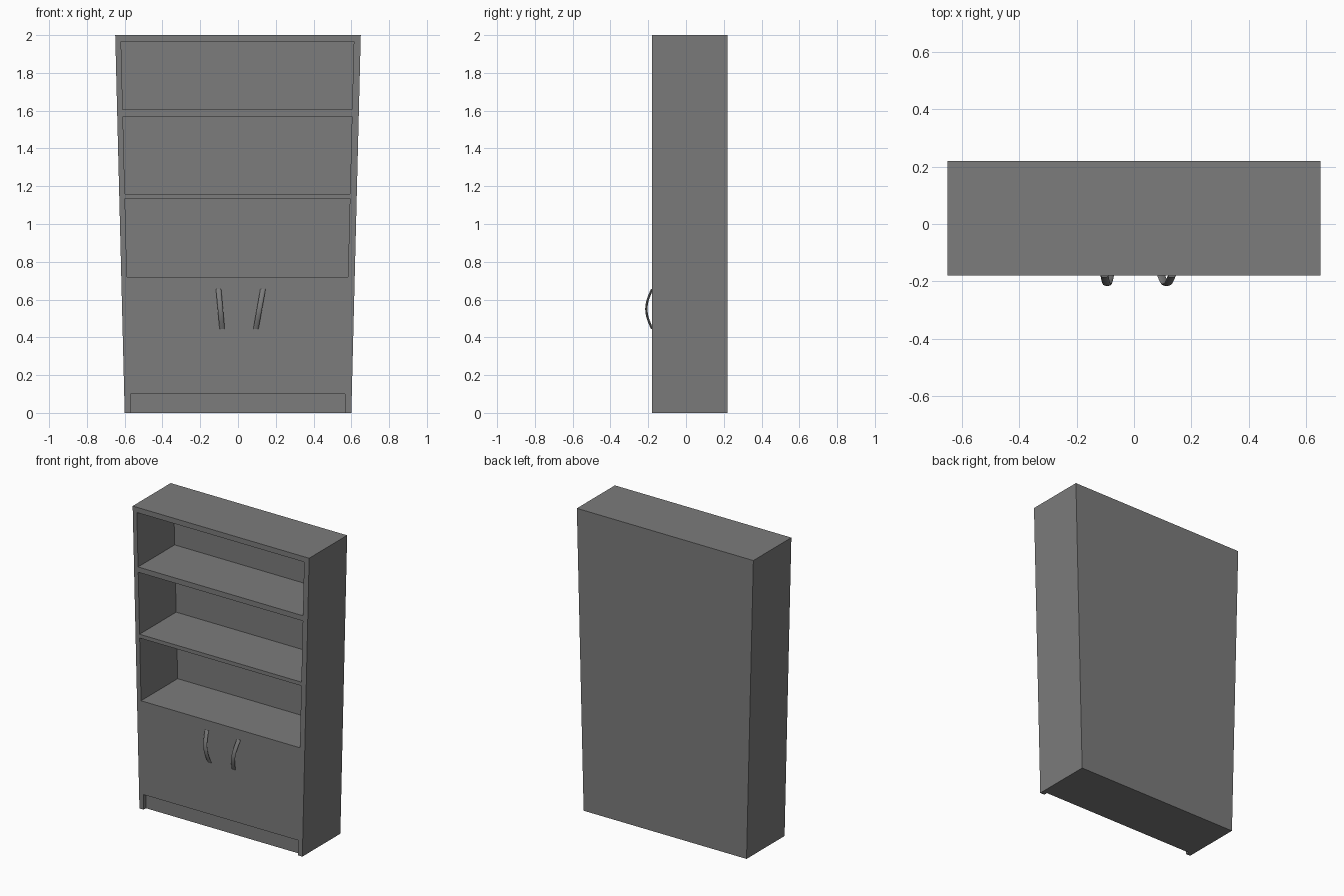
import bpy, math
from mathutils import Vector

cube = bpy.data.objects.get("Cube")
if cube:
    bpy.data.objects.remove(cube, do_unlink=True)


def material(name, rgb):
    mat = bpy.data.materials.new(name)
    mat.use_nodes = True
    mat.diffuse_color = (*rgb, 1)
    mat.node_tree.nodes["Principled BSDF"].inputs["Base Color"].default_value = (*rgb, 1)
    return mat


grey = material("plain grey", (0.2, 0.2, 0.2))

FRONT, BACK = -0.18, 0.22


def add_mesh(name, verts, faces):
    mesh = bpy.data.meshes.new(name)
    mesh.from_pydata(verts, [], faces)
    mesh.materials.append(grey)
    obj = bpy.data.objects.new(name, mesh)
    bpy.context.collection.objects.link(obj)
    return obj


def half_width(z):
    """The carcass widens evenly towards the top."""
    return 0.6 + 0.025 * z


def slab(name, z0, z1, y0, y1, left_inset=0, right_inset=0, taper=True):
    """Block whose sides run parallel to the tapered carcass."""
    verts = []
    for z in (z0, z1):
        w = half_width(z if taper else z0)
        xa, xb = right_inset - w, w - left_inset
        verts += [(xa, y0, z), (xb, y0, z), (xb, y1, z), (xa, y1, z)]
    sides = [(i, (i + 1) % 4, (i + 1) % 4 + 4, i + 4) for i in range(4)]
    return add_mesh(name, verts, [(3, 2, 1, 0), (4, 5, 6, 7)] + sides)


def carve(target, cutter):
    cutter.hide_render = True
    mod = target.modifiers.new("opening", 'BOOLEAN')
    mod.operation = 'DIFFERENCE'
    mod.solver = 'EXACT'
    mod.object = cutter
    bpy.context.view_layer.objects.active = target
    bpy.ops.object.modifier_apply(modifier=mod.name)
    bpy.data.objects.remove(cutter, do_unlink=True)


# Carcass with three open shelves and a shallow toe recess
cabinet = slab("cabinet", 0, 2, FRONT, BACK)
for z0, z1 in ((0.72, 1.135), (1.16, 1.57), (1.605, 1.965)):
    carve(cabinet, slab("shelf_opening", z0, z1, FRONT - 0.1, 0.205, 0.036, 0.03))
carve(cabinet, slab("toe_recess", -0.1, 0.1, FRONT - 0.1, FRONT + 0.025,
                    0.03, 0.028, taper=False))


# Bowed door handles, leaning apart towards the top
def handle(name, x_low, x_high, z_low=0.446, z_high=0.654, bow=0.03):
    rings, sides = 17, 12
    verts, faces = [], []
    for i in range(rings):
        t = i / (rings - 1)
        centre = Vector((x_low + (x_high - x_low) * t,
                         FRONT - bow * math.sin(math.pi * t),
                         z_low + (z_high - z_low) * t))
        # Flat oval section, turned square to the bow
        tangent = Vector((0, -bow * math.pi * math.cos(math.pi * t), z_high - z_low))
        normal = Vector((0, -tangent.z, tangent.y)).normalized()
        for k in range(sides):
            a = math.tau * k / sides
            verts.append(centre + Vector((0.014 * math.cos(a), 0, 0))
                         + normal * 0.006 * math.sin(a))
    for i in range(rings - 1):
        for k in range(sides):
            a, b = i * sides + k, i * sides + (k + 1) % sides
            faces.append((a, a + sides, b + sides, b))
    last = (rings - 1) * sides
    faces += [tuple(range(sides)), tuple(last + k for k in reversed(range(sides)))]
    obj = add_mesh(name, verts, faces)
    bpy.ops.object.select_all(action='DESELECT')
    obj.select_set(True)
    bpy.context.view_layer.objects.active = obj
    bpy.ops.object.mode_set(mode='EDIT')
    bpy.ops.mesh.select_all(action='SELECT')
    bpy.ops.mesh.normals_make_consistent(inside=False)
    bpy.ops.object.mode_set(mode='OBJECT')
    bpy.ops.object.shade_smooth_by_angle(angle=math.radians(40))


handle("right_handle", -0.084, -0.103)
handle("left_handle", 0.095, 0.132)
